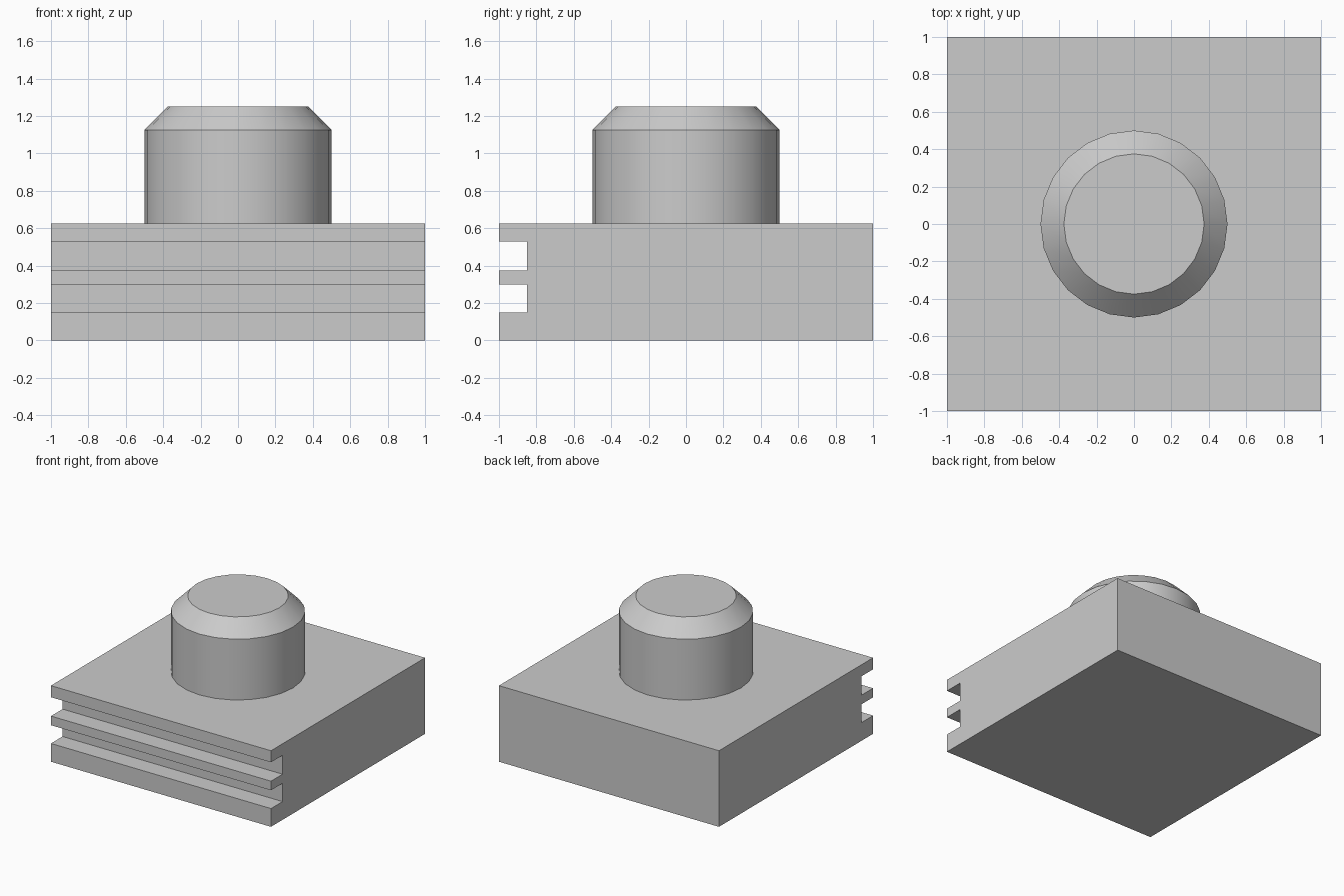
import bpy
import bmesh
import math

if "Cube" in bpy.data.objects:
    bpy.data.objects.remove(bpy.data.objects["Cube"], do_unlink=True)

WIDTH = 2.0
BASE_TOP = 0.625
SIDES = 24

grey = bpy.data.materials.new("light_grey")
grey.use_nodes = True
colour = (0.6, 0.6, 0.6, 1.0)
grey.diffuse_color = colour
grey.node_tree.nodes["Principled BSDF"].inputs["Base Color"].default_value = colour


def make_object(name, bm):
    bmesh.ops.recalc_face_normals(bm, faces=bm.faces)
    mesh = bpy.data.meshes.new(name)
    bm.to_mesh(mesh)
    bm.free()
    mesh.materials.append(grey)
    obj = bpy.data.objects.new(name, mesh)
    bpy.context.collection.objects.link(obj)
    return obj


# Square base: side profile with two front grooves, extruded across the width
front, groove_back, half = -1.0, -0.85, WIDTH / 2
profile = [(half, 0), (front, 0)]
for low, high in ((0.15, 0.30), (0.375, 0.53)):
    profile += [(front, low), (groove_back, low), (groove_back, high), (front, high)]
profile += [(front, BASE_TOP), (half, BASE_TOP)]

bm = bmesh.new()
face = bm.faces.new([bm.verts.new((-half, y, z)) for y, z in profile])
extruded = bmesh.ops.extrude_face_region(bm, geom=[face], use_keep_orig=True)
moved = [v for v in extruded["geom"] if isinstance(v, bmesh.types.BMVert)]
bmesh.ops.translate(bm, verts=moved, vec=(WIDTH, 0, 0))
make_object("grooved_base", bm)

# Round stud with a chamfered top edge: stacked rings
bm = bmesh.new()
rings = []
for radius, z in ((0.5, BASE_TOP), (0.5, 1.125), (0.375, 1.25)):
    angles = [math.tau * i / SIDES for i in range(SIDES)]
    rings.append([bm.verts.new((radius * math.cos(a), radius * math.sin(a), z)) for a in angles])
for lower, upper in zip(rings, rings[1:]):
    for i in range(SIDES):
        j = (i + 1) % SIDES
        bm.faces.new((lower[i], lower[j], upper[j], upper[i]))
bm.faces.new(rings[-1])
bm.faces.new(rings[0][::-1])
# Keep the hidden underside just inside the base
bmesh.ops.translate(bm, verts=rings[0], vec=(0, 0, -0.01))
stud = make_object("chamfered_stud", bm)

bpy.ops.object.select_all(action="DESELECT")
stud.select_set(True)
bpy.context.view_layer.objects.active = stud
bpy.ops.object.shade_smooth_by_angle(angle=math.radians(30))
